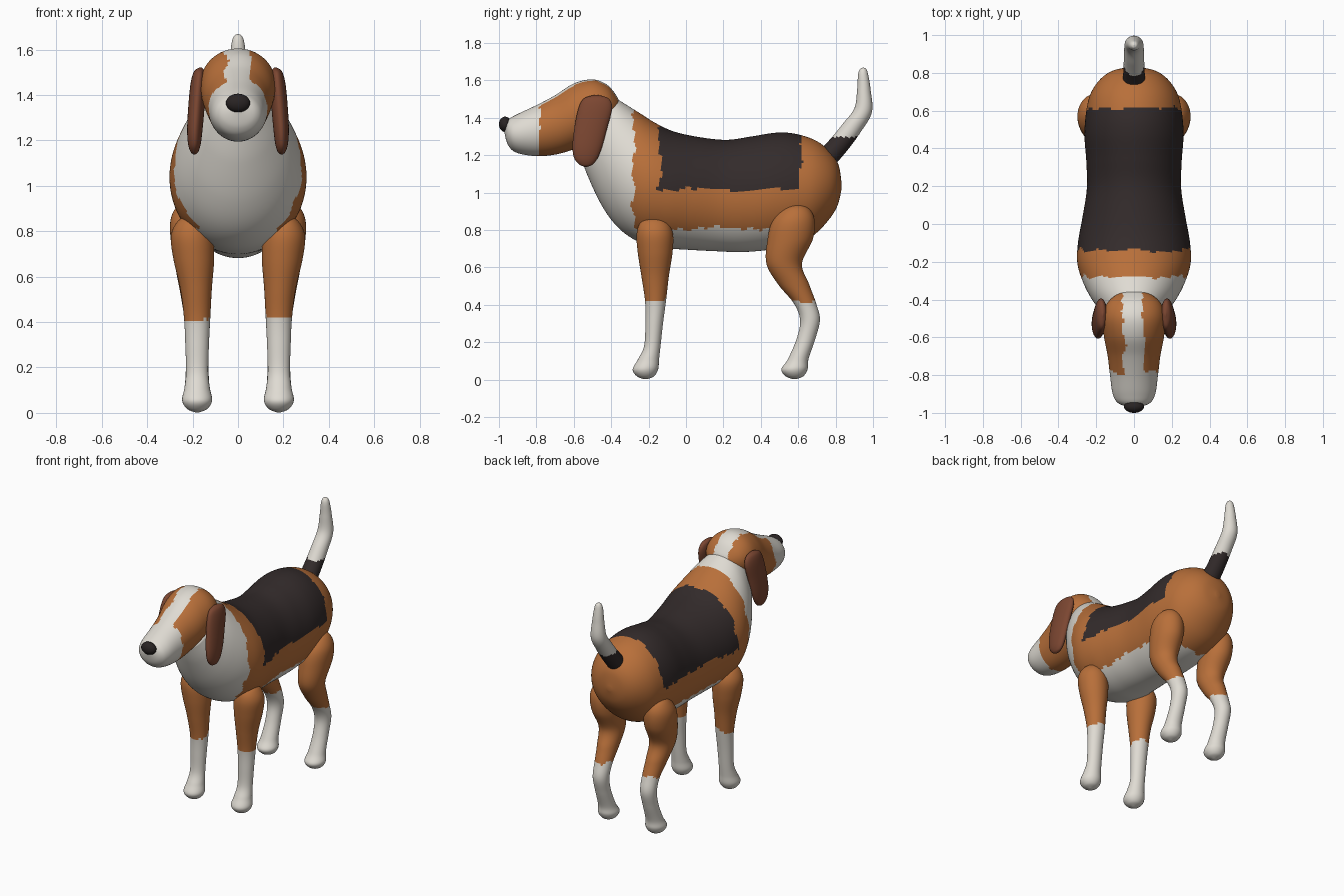
import bpy, bmesh, math
from mathutils import Vector


def material(name, rgb):
    m = bpy.data.materials.new(name)
    m.diffuse_color = (*rgb, 1)
    return m


TAN = material("tan fur", (0.48, 0.16, 0.042))
WHITE = material("white fur", (0.74, 0.71, 0.65))
BLACK = material("black fur", (0.033, 0.024, 0.024))
EAR = material("dark ear brown", (0.2, 0.062, 0.031))
NOSE = material("nose black", (0.022, 0.017, 0.017))


def wobble(p):
    # ragged offset for fur colour borders
    return (0.008 * math.sin(31 * p.z + 17 * p.y + 23 * p.x)
            + 0.006 * math.sin(67 * p.y - 53 * p.z + 41 * p.x))


def catmull(a, b, c, d, t):
    return [0.5 * (2 * q + (r - p) * t + (2 * p - 5 * q + 4 * r - s) * t * t
                   + (3 * q - p - 3 * r + s) * t ** 3) for p, q, r, s in zip(a, b, c, d)]


def loft(name, rings, mats, rule=None, sides=64, steps=8):
    """Each ring: centre x, first side point (y, z), opposite point (y, z), half width."""
    n = len(rings)
    fine = []
    for i in range(n - 1):
        ctl = [rings[min(max(i + k, 0), n - 1)] for k in (-1, 0, 1, 2)]
        fine += [catmull(*ctl, s / steps) for s in range(steps)]
    fine.append(rings[-1])
    bm = bmesh.new()
    loops = []
    for cx, y1, z1, y2, z2, w in fine:
        mid = Vector((cx, (y1 + y2) / 2, (z1 + z2) / 2))
        up = Vector((0, (y1 - y2) / 2, (z1 - z2) / 2))
        loops.append([bm.verts.new(mid + up * math.cos(a) + Vector((w * math.sin(a), 0, 0)))
                      for a in (2 * math.pi * k / sides for k in range(sides))])
    for r, s in zip(loops, loops[1:]):
        for k in range(sides):
            j = (k + 1) % sides
            bm.faces.new((r[k], r[j], s[j], s[k]))
    bm.faces.new(loops[0])
    bm.faces.new(loops[-1])
    bmesh.ops.recalc_face_normals(bm, faces=bm.faces)
    for f in bm.faces:
        f.smooth = True
        if rule:
            f.material_index = mats.index(rule(f.calc_center_median()))
    me = bpy.data.meshes.new(name)
    bm.to_mesh(me)
    bm.free()
    for m in mats:
        me.materials.append(m)
    ob = bpy.data.objects.new(name, me)
    bpy.context.collection.objects.link(ob)
    return ob


# Body with neck: top line, bottom line, half width
def body_rule(p):
    w = wobble(p)
    if p.y < -0.28 + w or (p.z < 0.81 + w and p.y < 0.58 + w):
        return WHITE
    if -0.14 + w < p.y < 0.61 + w and p.z > 1.015 + w:
        return BLACK
    return TAN


body = [(0.832, 1.05, 0.832, 1.02, 0.015), (0.815, 1.15, 0.81, 0.93, 0.11),
        (0.77, 1.22, 0.76, 0.85, 0.18), (0.69, 1.28, 0.68, 0.77, 0.232),
        (0.58, 1.315, 0.58, 0.72, 0.255), (0.48, 1.32, 0.45, 0.695, 0.262),
        (0.35, 1.30, 0.30, 0.682, 0.252), (0.22, 1.282, 0.15, 0.687, 0.25),
        (0.08, 1.295, 0.0, 0.695, 0.272), (-0.06, 1.325, -0.13, 0.705, 0.296),
        (-0.16, 1.37, -0.25, 0.735, 0.30), (-0.24, 1.42, -0.36, 0.81, 0.272),
        (-0.32, 1.47, -0.45, 0.93, 0.228), (-0.37, 1.50, -0.53, 1.10, 0.175),
        (-0.42, 1.52, -0.57, 1.22, 0.13)]
loft("body", [(0, *r) for r in body], [TAN, WHITE, BLACK], body_rule, 112, 9)


# Head with white muzzle and blaze
def head_rule(p):
    w = wobble(p)
    blaze = abs(p.x) < 0.054 + w and p.z > 1.4
    return WHITE if p.y < -0.785 + w or blaze else TAN


head = [(-0.972, 1.345, -0.972, 1.325, 0.012), (-0.95, 1.39, -0.952, 1.255, 0.08),
        (-0.9, 1.42, -0.905, 1.213, 0.112), (-0.8, 1.467, -0.8, 1.195, 0.127),
        (-0.7, 1.52, -0.69, 1.205, 0.14), (-0.6, 1.583, -0.58, 1.24, 0.16),
        (-0.5, 1.605, -0.49, 1.29, 0.166), (-0.42, 1.575, -0.42, 1.34, 0.142),
        (-0.37, 1.515, -0.37, 1.40, 0.085), (-0.35, 1.47, -0.35, 1.45, 0.015)]
loft("head", [(0, *r) for r in head], [TAN, WHITE], head_rule, 80, 8)

# Nose
bpy.ops.mesh.primitive_uv_sphere_add(segments=32, ring_count=20, location=(0, -0.967, 1.365))
nose = bpy.context.object
nose.name = "nose"
nose.scale = (0.053, 0.033, 0.041)
nose.data.materials.append(NOSE)
bpy.ops.object.shade_smooth()

# Tail, black at the root
tail = [(0.69, 1.20, 0.78, 1.13, 0.06), (0.775, 1.29, 0.862, 1.225, 0.056),
        (0.84, 1.37, 0.935, 1.325, 0.053), (0.90, 1.45, 0.994, 1.43, 0.05),
        (0.915, 1.55, 0.987, 1.55, 0.038), (0.92, 1.63, 0.974, 1.63, 0.028),
        (0.93, 1.66, 0.964, 1.66, 0.017), (0.945, 1.668, 0.949, 1.668, 0.003)]
loft("tail", [(0, *r) for r in tail], [WHITE, BLACK],
     lambda p: BLACK if p.z < 1.3 + wobble(p) * 0.5 else WHITE, 40, 8)


# Horizontal limb sections: centre x, centre y, z, half width, half depth
def limb(name, side, rows, mats, rule=None):
    loft(name, [(side * x, y + d, z, y - d, z, w) for x, y, z, w, d in rows], mats, rule, 48, 8)


front_leg = [(0.205, -0.17, 0.872, 0.01, 0.012), (0.205, -0.17, 0.845, 0.06, 0.07),
             (0.203, -0.167, 0.78, 0.092, 0.097), (0.195, -0.165, 0.68, 0.09, 0.093),
             (0.185, -0.165, 0.55, 0.07, 0.073), (0.18, -0.163, 0.42, 0.058, 0.056),
             (0.18, -0.17, 0.30, 0.052, 0.047), (0.18, -0.18, 0.18, 0.049, 0.044),
             (0.18, -0.20, 0.11, 0.056, 0.056), (0.18, -0.217, 0.055, 0.066, 0.068),
             (0.18, -0.217, 0.018, 0.045, 0.046), (0.18, -0.217, 0.002, 0.008, 0.008)]
hind_leg = [(0.205, 0.59, 0.942, 0.01, 0.012), (0.205, 0.588, 0.915, 0.06, 0.07),
            (0.203, 0.575, 0.85, 0.094, 0.113), (0.2, 0.557, 0.75, 0.095, 0.121),
            (0.192, 0.525, 0.62, 0.08, 0.095), (0.185, 0.575, 0.51, 0.066, 0.083),
            (0.18, 0.635, 0.41, 0.056, 0.06), (0.18, 0.663, 0.32, 0.052, 0.053),
            (0.18, 0.642, 0.22, 0.049, 0.05), (0.18, 0.6, 0.11, 0.055, 0.055),
            (0.18, 0.58, 0.055, 0.066, 0.07), (0.18, 0.58, 0.018, 0.045, 0.047),
            (0.18, 0.58, 0.002, 0.008, 0.008)]
ear = [(0.165, -0.48, 1.522, 0.004, 0.008), (0.17, -0.48, 1.503, 0.024, 0.066),
       (0.175, -0.485, 1.45, 0.034, 0.09), (0.183, -0.508, 1.35, 0.036, 0.088),
       (0.19, -0.527, 1.25, 0.034, 0.08), (0.192, -0.535, 1.185, 0.028, 0.063),
       (0.192, -0.535, 1.15, 0.017, 0.036), (0.192, -0.535, 1.138, 0.004, 0.007)]


def leg_rule(p):
    return WHITE if p.z < 0.42 + 1.2 * wobble(p) + 0.25 * (p.y + 0.17 if p.y < 0.2 else 0) else TAN


# Paired parts
for label, s in (("left", -1), ("right", 1)):
    limb(label + "_front_leg", s, front_leg, [TAN, WHITE], leg_rule)
    limb(label + "_hind_leg", s, hind_leg, [TAN, WHITE], leg_rule)
    limb(label + "_ear", s, ear, [EAR])
